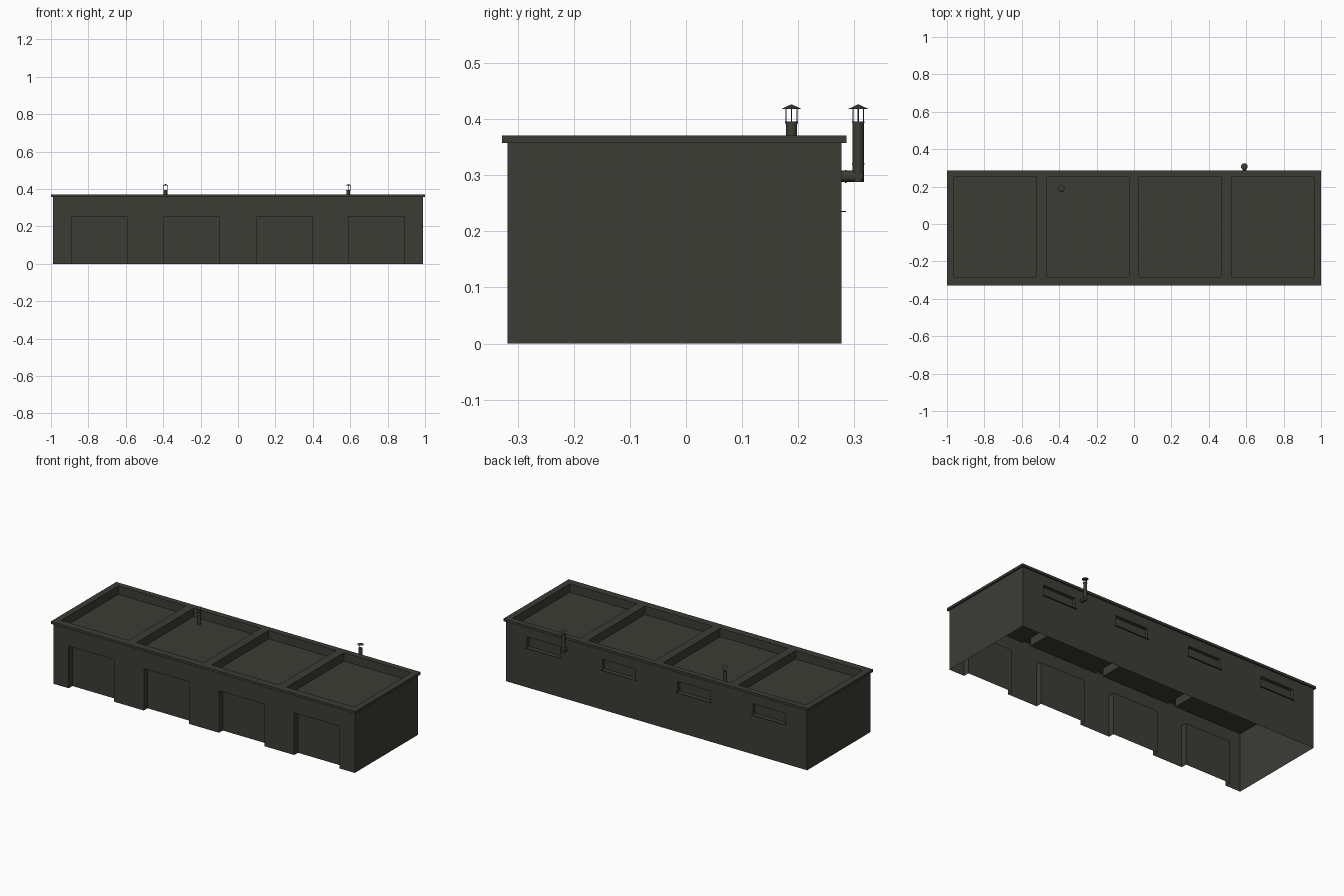
import bpy, bmesh, math
from mathutils import Vector, Matrix

if "Cube" in bpy.data.objects:
    bpy.data.objects.remove(bpy.data.objects["Cube"])

mat = bpy.data.materials.new("dark grey")
mat.diffuse_color = (0.045, 0.045, 0.037, 1)
mat.use_nodes = True
mat.node_tree.nodes["Principled BSDF"].inputs["Base Color"].default_value = mat.diffuse_color

X, Y0, Y1, ZW, ZT = 0.99, -0.318, 0.277, 0.357, 0.371   # walls
RX, RY0, RY1 = 1.0, -0.328, 0.286                       # roof rim
CENTRES = (-0.741, -0.247, 0.247, 0.741)


def finish(name, bm, smooth=False, merge=True):
    if merge:
        bmesh.ops.remove_doubles(bm, verts=bm.verts, dist=1e-5)
    me = bpy.data.meshes.new(name)
    bm.to_mesh(me)
    bm.free()
    me.materials.append(mat)
    ob = bpy.data.objects.new(name, me)
    bpy.context.collection.objects.link(ob)
    if smooth:
        bpy.context.view_layer.objects.active = ob
        ob.select_set(True)
        bpy.ops.object.shade_smooth_by_angle(angle=math.radians(40))
        ob.select_set(False)
    return ob


def quad(bm, pts, facing):
    f = bm.faces.new([bm.verts.new(p) for p in pts])
    f.normal_update()
    if f.normal.dot(Vector(facing)) < 0:
        f.normal_flip()


def pocket_sheet(bm, us, vs, is_hole, to3d, normal, depth):
    """Grid sheet; hole cells are pushed in against the normal, with side walls."""
    def at(u, v, d=0.0):
        return to3d(u, v) - Vector(normal) * d
    for i in range(len(us) - 1):
        for j in range(len(vs) - 1):
            a, b, c, e = us[i], us[i + 1], vs[j], vs[j + 1]
            hole = is_hole(i, j)
            ring = [(a, c), (b, c), (b, e), (a, e)]
            d = depth if hole else 0.0
            quad(bm, [at(u, v, d) for u, v in ring], normal)
            if hole:
                mid = at((a + b) / 2, (c + e) / 2)
                for k in range(4):
                    p, q = ring[k], ring[(k + 1) % 4]
                    if p[1] == q[1] == 0:      # open threshold at ground
                        continue
                    edge = (at(*p) + at(*q)) / 2
                    quad(bm, [at(*p), at(*q), at(*q, depth), at(*p, depth)], mid - edge)


def splits(half, end):
    return [-end] + [c + s * half for c in CENTRES for s in (-1, 1)] + [end]


# Walls: front with door bays, back with windows, plain ends, open underneath
bm = bmesh.new()
pocket_sheet(bm, splits(0.149, X), [0, 0.25, ZW], lambda i, j: i % 2 == 1 and j == 0,
             lambda u, v: Vector((u, Y0, v)), (0, -1, 0), 0.035)
pocket_sheet(bm, splits(0.108, X), [0, 0.236, 0.3, ZW], lambda i, j: i % 2 == 1 and j == 1,
             lambda u, v: Vector((u, Y1, v)), (0, 1, 0), 0.02)
for s in (-1, 1):
    quad(bm, [(s * X, Y0, 0), (s * X, Y1, 0), (s * X, Y1, ZW), (s * X, Y0, ZW)], (s, 0, 0))
finish("garage_walls", bm)

# Roof: rim with four sunken bays
bm = bmesh.new()
pocket_sheet(bm, splits(0.221, RX), [RY0, -0.284, 0.251, RY1], lambda i, j: i % 2 == 1 and j == 1,
             lambda u, v: Vector((u, v, ZT)), (0, 0, 1), 0.05)
outer = [(-RX, RY0), (RX, RY0), (RX, RY1), (-RX, RY1)]
inner = [(-X, Y0), (X, Y0), (X, Y1), (-X, Y1)]
for k in range(4):
    n = (k + 1) % 4
    p, q, r, t = outer[k], outer[n], inner[n], inner[k]
    quad(bm, [(*p, ZW), (*q, ZW), (*q, ZT), (*p, ZT)], (p[0] + q[0], (p[1] + q[1]), 0))
    quad(bm, [(*p, ZW), (*q, ZW), (*r, ZW), (*t, ZW)], (0, 0, -1))
finish("roof", bm)

# Window sills
bm = bmesh.new()
for c in CENTRES:
    bmesh.ops.create_cube(bm, size=1, matrix=Matrix.Translation((c, 0.271, 0.235))
                          @ Matrix.Diagonal((0.23, 0.028, 0.002, 1)))
finish("window_sills", bm, merge=False)


def tube(bm, a, b, r0, r1=None, seg=16):
    a, b = Vector(a), Vector(b)
    d = b - a
    m = Matrix.Translation((a + b) / 2) @ d.to_track_quat('Z', 'Y').to_matrix().to_4x4()
    bmesh.ops.create_cone(bm, cap_ends=True, segments=seg, radius1=r0,
                          radius2=r0 if r1 is None else r1, depth=d.length, matrix=m)


def vent(name, x, y, z0, elbow):
    bm = bmesh.new()
    tube(bm, (x, y, z0), (x, y, 0.396), 0.01)
    tube(bm, (x, y, 0.393), (x, y, 0.396), 0.0115)
    for k in range(4):                                   # cap struts
        a = k * math.pi / 2
        sx, sy = x + 0.0095 * math.cos(a), y + 0.0095 * math.sin(a)
        tube(bm, (sx, sy, 0.39), (sx, sy, 0.419), 0.001, seg=6)
    tube(bm, (x, y, 0.418), (x, y, 0.426), 0.018, 0.001)  # rain cap
    if elbow:                                            # pipe into wall, collars
        tube(bm, (x, 0.265, 0.298), (x, y + 0.008, 0.298), 0.01)
        tube(bm, (x, 0.283, 0.298), (x, 0.286, 0.298), 0.0115)
        tube(bm, (x, y, 0.319), (x, y, 0.322), 0.0115)
    finish(name, bm, smooth=True, merge=False)


vent("roof_vent", -0.388, 0.188, 0.321, False)
vent("wall_flue", 0.59, 0.307, 0.288, True)
